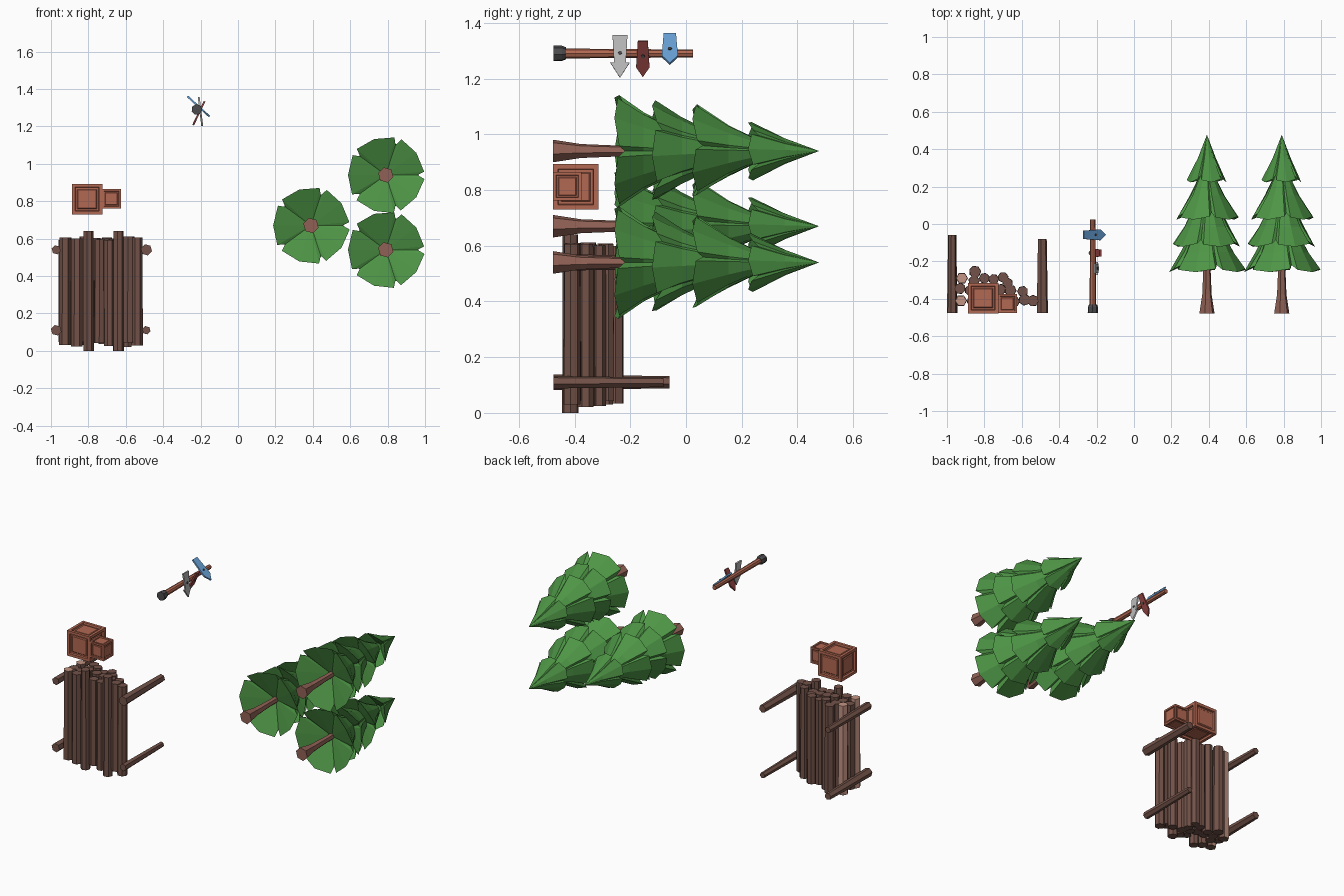
import bpy, bmesh, math, random
from mathutils import Vector

random.seed(4)
if "Cube" in bpy.data.objects:
    bpy.data.objects.remove(bpy.data.objects["Cube"])


def material(name, rgb):
    m = bpy.data.materials.new(name)
    m.use_nodes = True
    m.diffuse_color = (*rgb, 1)
    bsdf = next(n for n in m.node_tree.nodes if n.type == "BSDF_PRINCIPLED")
    bsdf.inputs["Base Color"].default_value = (*rgb, 1)
    return m


GREEN = material("leaf green", (0.075, 0.3, 0.06))
TRUNK = material("trunk brown", (0.28, 0.12, 0.09))
BARK = material("dark bark", (0.17, 0.085, 0.065))
PALE = material("pale wood", (0.55, 0.3, 0.23))
CRATE = material("red brown wood", (0.45, 0.14, 0.085))
BLUE = material("blue paint", (0.14, 0.36, 0.68))
RED = material("red paint", (0.3, 0.06, 0.06))
GREY = material("light grey paint", (0.5, 0.5, 0.5))
IRON = material("dark iron", (0.07, 0.07, 0.075))


def finish(bm, name, *mats):
    bmesh.ops.recalc_face_normals(bm, faces=bm.faces)
    mesh = bpy.data.meshes.new(name)
    bm.to_mesh(mesh)
    bm.free()
    for m in mats:
        mesh.materials.append(m)
    obj = bpy.data.objects.new(name, mesh)
    bpy.context.scene.collection.objects.link(obj)
    return obj


def loft(bm, rings):
    """Skin a list of equal rings and cap both ends."""
    loops = [[bm.verts.new(p) for p in ring] for ring in rings]
    n = len(loops[0])
    for a, b in zip(loops, loops[1:]):
        for i in range(n):
            j = (i + 1) % n
            bm.faces.new((a[i], a[j], b[j], b[i]))
    bm.faces.new(loops[0])
    bm.faces.new(loops[-1])


def tube(name, start, axis, profile, mat, sides=6, turn=0.0, extra=()):
    """Lathe (distance, radius) pairs along an axis."""
    axis = Vector(axis).normalized()
    u = axis.orthogonal().normalized()
    v = axis.cross(u)
    angles = [turn + math.tau * i / sides for i in range(sides)]
    rings = [[Vector(start) + axis * d + (u * math.cos(a) + v * math.sin(a)) * r
              for a in angles] for d, r in profile]
    bm = bmesh.new()
    loft(bm, rings)
    return finish(bm, name, mat, *extra)


# Trees: overlapping skirts of five leafy lobes around a flared trunk
def skirt(name, x, z, low, high, radius, top, turn, hollow):
    lobe = ((0, 0.84, 0.025), (5, 1.02, 0.005), (36, 1.0, -0.012), (66, 1.03, 0.0))
    rim = [(math.radians(turn + 72 * k + a), f, d) for k in range(5) for a, f, d in lobe]

    def at(a, r, y):
        return Vector((x + r * math.cos(a), y, z + r * math.sin(a)))

    mid_y = low + (high - low) * 0.5
    mid_r = top + (radius - top) * 0.44
    bm = bmesh.new()
    under = [at(a, 0.02, low + hollow) for a, f, d in rim]
    edge = [at(a, radius * f, low + d) for a, f, d in rim]
    middle = [at(a, mid_r * (1 + (f - 1) * 0.4), mid_y) for a, f, d in rim]
    peak = [at(a, top, high) for a, f, d in rim]
    loft(bm, [under, edge, middle, peak])
    finish(bm, name, GREEN)


TIERS = ((-0.245, -0.06, 0.202, 0.095, 0), (-0.11, 0.08, 0.178, 0.075, 30),
         (0.035, 0.27, 0.165, 0.035, 8), (0.235, 0.475, 0.105, 0.001, 40))
for t, (x, z) in enumerate(((0.39, 0.67), (0.79, 0.94), (0.79, 0.54)), 1):
    tube(f"tree_{t}_trunk", (x, -0.478, z), (0, 1, 0),
         ((0, 0.042), (0.1, 0.026), (0.24, 0.02), (0.4, 0.02)), TRUNK)
    for k, (low, high, radius, top, turn) in enumerate(TIERS, 1):
        skirt(f"tree_{t}_leaves_{k}", x, z, low, high, radius, top, turn, 0.07)

# Log stack: logs lie along z, rows of (x, y)
LOGS = ((-0.80, -0.415, 1), (-0.64, -0.415, 1), (-0.862, -0.412, 0), (-0.74, -0.412, 0),
        (-0.69, -0.412, 0), (-0.585, -0.405, 0), (-0.54, -0.41, 0), (-0.93, -0.345, 0),
        (-0.875, -0.355, 0), (-0.82, -0.35, 0), (-0.765, -0.35, 0), (-0.715, -0.35, 0),
        (-0.66, -0.355, 0), (-0.595, -0.36, 0), (-0.85, -0.255, 0), (-0.855, -0.305, 0),
        (-0.80, -0.29, 0), (-0.75, -0.295, 0), (-0.70, -0.285, 0), (-0.675, -0.315, 0))
for i, (x, y, long) in enumerate(LOGS, 1):
    low = 0.0 if long else random.uniform(0.02, 0.05)
    high = 0.64 if long else random.uniform(0.59, 0.615)
    r = random.uniform(0.028, 0.033)
    tube(f"log_{i}", (x, y, low), (0, 0, 1), ((0, r), (high - low, r * 0.95)),
         BARK, 7, random.random())

# Split logs with pale inner wood on the outward side and ends
for name, x, y in (("split_log_low", -0.925, -0.41), ("split_log_high", -0.92, -0.29)):
    log = tube(name, (x, y, 0.03), (0, 0, 1), ((0, 0.032), (0.575, 0.03)),
               BARK, 6, 0.3, (PALE,))
    for f in log.data.polygons:
        n = f.normal
        f.material_index = int(n.z > 0.5 or n.y - n.x > 0.75)

# Upright posts that hold the stack
POSTS = ((-0.972, 0.11, 0.029, 0.415), (-0.972, 0.54, 0.025, 0.415),
         (-0.49, 0.54, 0.031, 0.395), (-0.49, 0.11, 0.023, 0.395))
for i, (x, z, r, length) in enumerate(POSTS, 1):
    tube(f"stack_post_{i}", (x, -0.475, z), (0, 1, 0),
         ((0, r), (length, r * 0.78)), BARK)


# Crates: cubes with a raised frame and sunken panels
def crate(name, centre, size):
    bm = bmesh.new()
    bmesh.ops.create_cube(bm, size=size)
    bmesh.ops.translate(bm, verts=bm.verts, vec=centre)
    for width, depth in ((0.15, 0), (0.02, -0.07), (0.08, 0), (0.04, 0.03)):
        faces = bm.faces[:] if width == 0.15 else panels
        bmesh.ops.inset_individual(bm, faces=faces, thickness=size * width,
                                   depth=size * depth)
        panels = faces
    finish(bm, name, CRATE)


crate("large_crate", (-0.807, -0.396, 0.811), 0.163)
crate("small_crate", (-0.677, -0.426, 0.813), 0.102)

# Signpost
SIGN = Vector((-0.22, 0, 1.29))
tube("sign_pole", SIGN + Vector((0, -0.46, 0)), (0, 1, 0),
     ((0, 0.018), (0.485, 0.014)), CRATE, 8)
tube("sign_pole_foot", SIGN + Vector((0, -0.475, 0)), (0, 1, 0),
     ((0, 0.029), (0.03, 0.028), (0.045, 0.022)), IRON, 7)


# Arrow boards: half outline as (distance along pointing direction, half height)
def board(name, y, point, outline, mat):
    d = Vector((point[0], 0, point[1])).normalized()
    n = Vector((-d.z, 0, d.x))
    base = SIGN + Vector((0, y, 0)) + n * 0.013
    up = Vector((0, 1, 0))
    pts = list(outline) + [(a, -h) for a, h in reversed(outline) if h]
    flat = [base + d * a + up * h for a, h in pts]
    bm = bmesh.new()
    loft(bm, [flat, [p + n * 0.01 for p in flat]])
    finish(bm, name, mat)
    tube(name + "_bolt", base, n, ((0, 0.008), (0.014, 0.007)), IRON)


board("grey_arrow", -0.237, (0.12, -1),
      ((-0.065, 0.027), (0.035, 0.021), (0.035, 0.035), (0.09, 0)), GREY)
board("red_arrow", -0.155, (-0.43, -0.9),
      ((-0.058, 0.018), (0.045, 0.024), (0.083, 0)), RED)
board("blue_arrow", -0.058, (0.74, -0.68),
      ((-0.085, 0.022), (0.035, 0.029), (0.075, 0)), BLUE)
